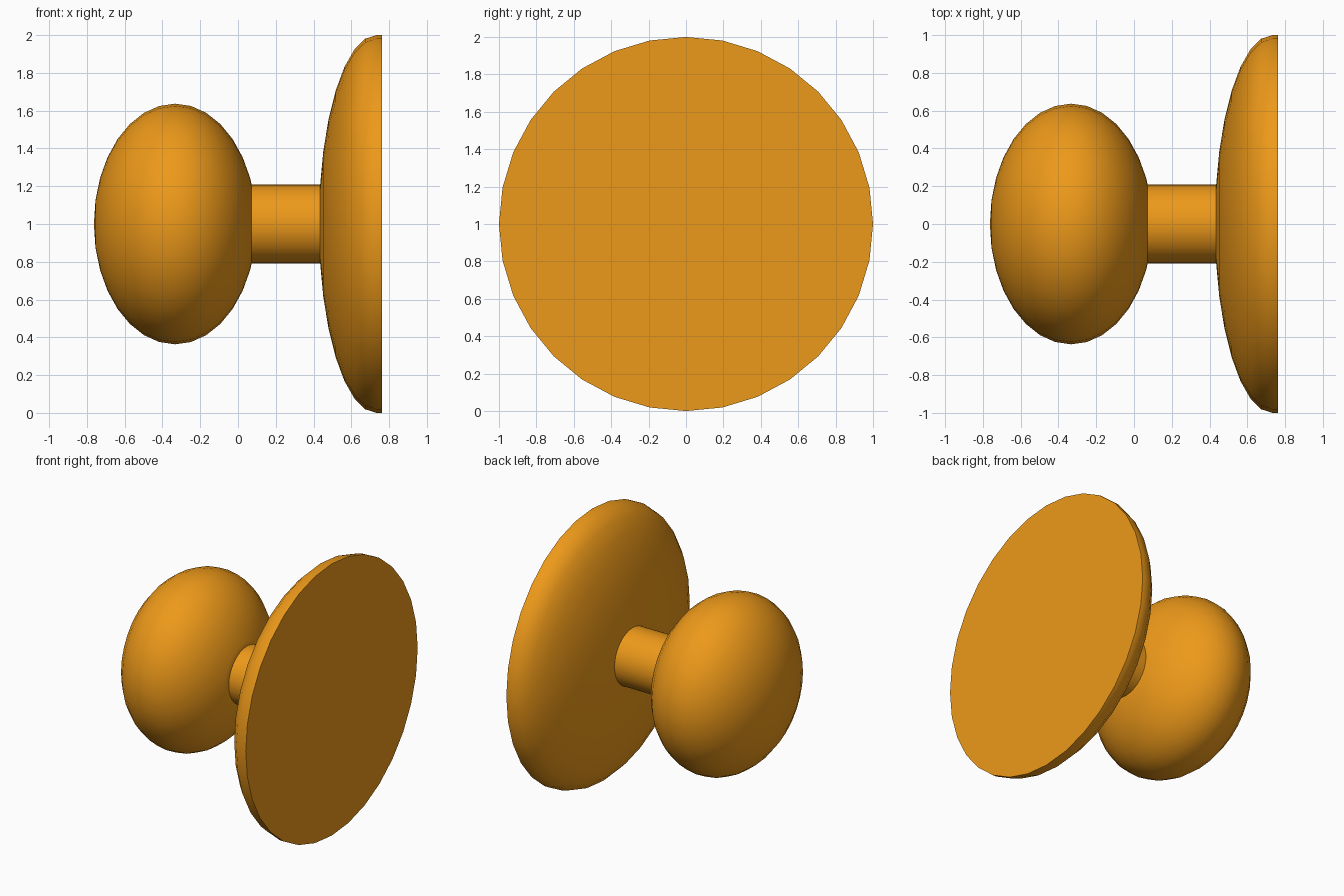
import bpy, bmesh
from math import sin, cos, pi, radians

if "Cube" in bpy.data.objects:
    bpy.data.objects.remove(bpy.data.objects["Cube"])

SIDES = 32
AXIS_Z = 1.0

mat = bpy.data.materials.new("orange")
mat.diffuse_color = (0.85, 0.32, 0.01, 1)
mat.use_nodes = True
mat.node_tree.nodes["Principled BSDF"].inputs["Base Color"].default_value = mat.diffuse_color


def lathe(name, profile, angle=40):
    """Spin (x, radius) points around the horizontal x axis."""
    bm = bmesh.new()
    rings = []
    for x, r in profile:
        if r < 1e-5:
            rings.append([bm.verts.new((x, 0, 0))])
        else:
            rings.append([bm.verts.new((x, r * sin(2 * pi * i / SIDES), r * cos(2 * pi * i / SIDES)))
                          for i in range(SIDES)])
    for a, b in zip(rings, rings[1:]):
        for i in range(SIDES):
            j = (i + 1) % SIDES
            quad = [a[i % len(a)], a[j % len(a)], b[j % len(b)], b[i % len(b)]]
            bm.faces.new(list(dict.fromkeys(quad)))
    for ring in (rings[0], rings[-1]):
        if len(ring) > 1:
            bm.faces.new(ring)          # flat cap
    bmesh.ops.recalc_face_normals(bm, faces=bm.faces)
    mesh = bpy.data.meshes.new(name)
    bm.to_mesh(mesh)
    bm.free()
    mesh.materials.append(mat)
    obj = bpy.data.objects.new(name, mesh)
    obj.location.z = AXIS_Z
    bpy.context.collection.objects.link(obj)
    bpy.ops.object.select_all(action='DESELECT')
    obj.select_set(True)
    bpy.context.view_layer.objects.active = obj
    bpy.ops.object.shade_smooth_by_angle(angle=radians(angle))
    return obj


def arc(cx, rx, r, start, stop):
    """Elliptical profile in 1/32-turn steps; -8 is the left pole, 0 the widest ring."""
    return [(cx + rx * sin(k * pi / 16), r * cos(k * pi / 16)) for k in range(start, stop + 1)]


# Squashed round grip, trimmed where it meets the stem
lathe("grip", arc(-0.333, 0.43, 0.637, -8, 6) + [(0.072, 0.21)])

# Straight stem between grip and plate
lathe("stem", [(0.06, 0.21), (0.45, 0.21)])

# Domed wall plate with a thin rim and flat back
lathe("back_plate", arc(0.733, 0.305, 1.0, -8, 0) + [(0.763, 1.0)])
